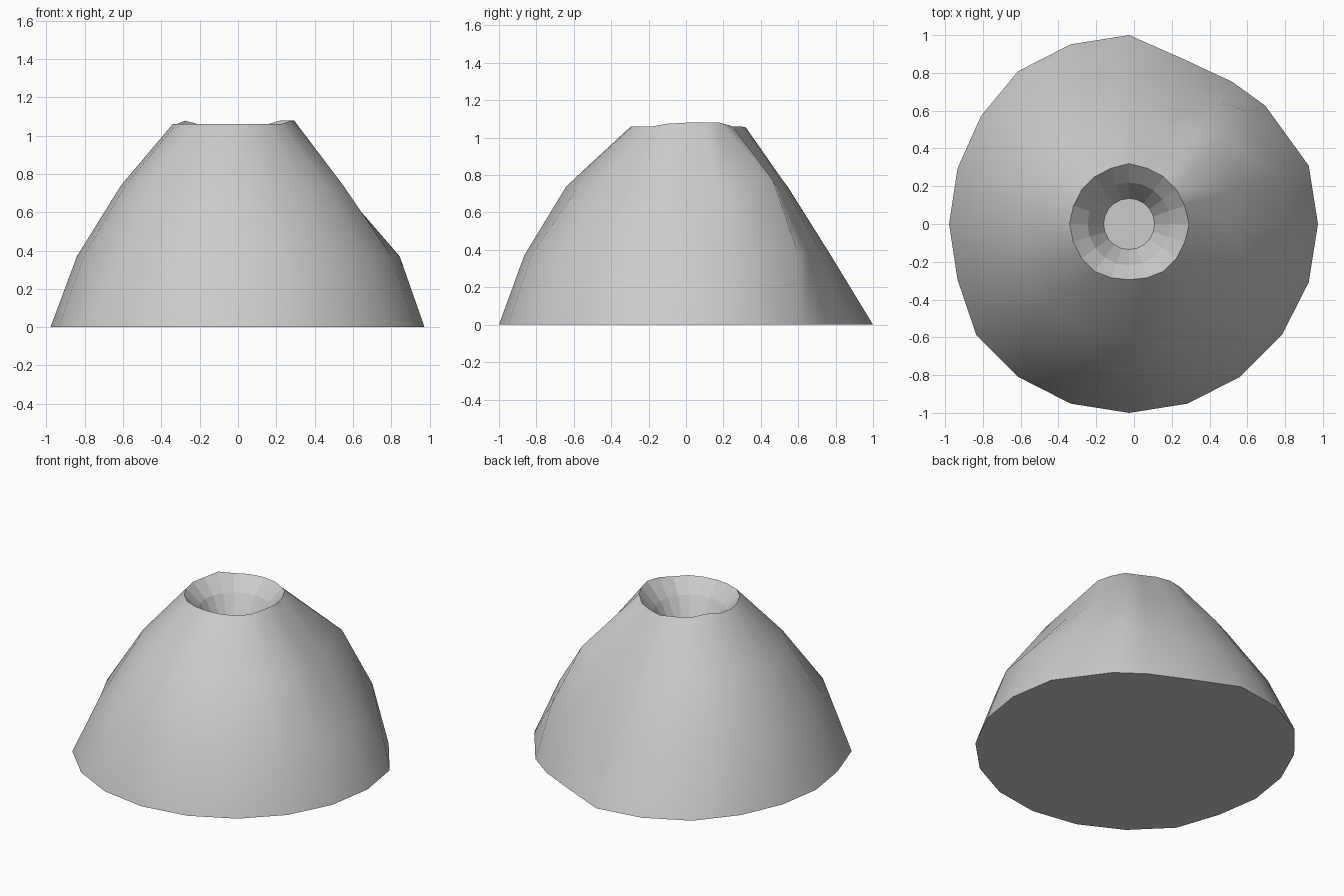
import bpy, bmesh, math

N = 20                # sides
CX = -0.026           # slight offset of the cone axis

# rings from base to crater floor: (z, radius)
RINGS = [(0, 1.0), (0.37, 0.87), (0.74, 0.605), (1.06, 0.31), (0.97, 0.22), (0.82, 0.135)]

# weathered spots on the outer rings: {ring: {side: radius}}
WORN = {
    0: {2: 0.955, 3: 0.93, 4: 0.92, 8: 0.97, 9: 0.955, 10: 0.953, 11: 0.955},
    1: {1: 0.84, 2: 0.86, 3: 0.81, 4: 0.77, 5: 0.775, 6: 0.81, 7: 0.83, 8: 0.83,
        9: 0.82, 10: 0.815, 11: 0.82, 12: 0.83, 15: 0.865},
    2: {0: 0.55, 1: 0.57, 2: 0.67, 3: 0.60, 4: 0.55, 5: 0.54, 6: 0.57, 7: 0.575,
        8: 0.575, 9: 0.585, 10: 0.585, 11: 0.59, 15: 0.64},
    3: {0: 0.318, 5: 0.32, 10: 0.315, 14: 0.30, 15: 0.295, 16: 0.30},
}
TURNED = {(0, 2): 41, (1, 2): 44, (2, 2): 44}      # ridge column, pushed sideways (degrees)
RISEN = {(3, 0): 1.08, (3, 1): 1.08, (3, 2): 1.08, (3, 19): 1.075,
         (3, 5): 1.055, (3, 8): 1.078, (1, 2): 0.39, (2, 2): 0.77}

bm = bmesh.new()
loops = []
for r, (z, rad) in enumerate(RINGS):
    loop = []
    for i in range(N):
        a = math.radians(TURNED.get((r, i), i * 360 / N))
        rr = WORN.get(r, {}).get(i, rad)
        loop.append(bm.verts.new((CX + rr * math.cos(a), rr * math.sin(a), RISEN.get((r, i), z))))
    loops.append(loop)

# slopes are smooth, crater walls are faceted
for r in range(len(loops) - 1):
    for i in range(N):
        j = (i + 1) % N
        f = bm.faces.new((loops[r][i], loops[r][j], loops[r + 1][j], loops[r + 1][i]))
        f.smooth = r < 3

# crater floor and underside
bm.faces.new(loops[-1])
bm.faces.new(loops[0][::-1])

mesh = bpy.data.meshes.new("volcano_cone")
bm.to_mesh(mesh)
bm.free()
obj = bpy.data.objects.new("volcano_cone", mesh)
bpy.context.collection.objects.link(obj)
